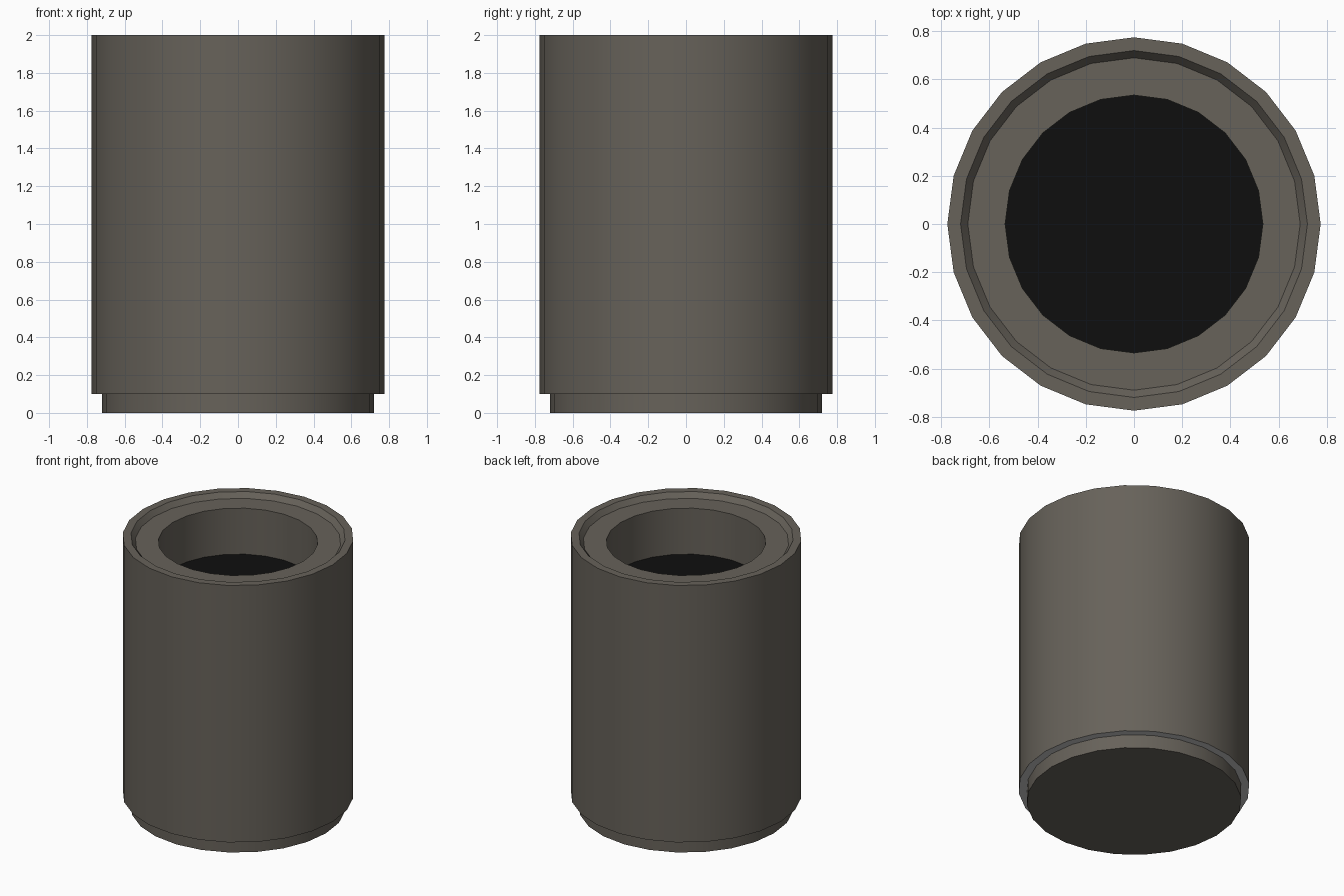
import bpy, bmesh, math

if "Cube" in bpy.data.objects:
    bpy.data.objects.remove(bpy.data.objects["Cube"])

SIDES = 24


def material(name, rgb):
    m = bpy.data.materials.new(name)
    m.diffuse_color = (*rgb, 1)
    m.use_nodes = True
    m.node_tree.nodes["Principled BSDF"].inputs["Base Color"].default_value = m.diffuse_color
    return m


BROWN = material("warm grey brown", (0.135, 0.122, 0.102))
BLACK = material("black", (0.0045, 0.0045, 0.0045))
GREY = material("light grey", (0.56, 0.56, 0.56))


def lathe(name, profile, mat):
    """Spin (radius, z) points round z; radius 0 closes the end."""
    bm = bmesh.new()
    rings = []
    for r, z in profile:
        if r == 0:
            rings.append([bm.verts.new((0, 0, z))])
        else:
            rings.append([bm.verts.new((r * math.cos(math.tau * i / SIDES),
                                        r * math.sin(math.tau * i / SIDES), z))
                          for i in range(SIDES)])
    for a, b in zip(rings, rings[1:]):
        for i in range(SIDES):
            j = (i + 1) % SIDES
            if len(a) == 1:
                bm.faces.new((a[0], b[j], b[i]))
            elif len(b) == 1:
                bm.faces.new((a[i], a[j], b[0]))
            else:
                bm.faces.new((a[i], a[j], b[j], b[i]))
    me = bpy.data.meshes.new(name)
    bm.to_mesh(me)
    bm.free()
    me.materials.append(mat)
    ob = bpy.data.objects.new(name, me)
    bpy.context.collection.objects.link(ob)
    bpy.ops.object.select_all(action='DESELECT')
    ob.select_set(True)
    bpy.context.view_layer.objects.active = ob
    bpy.ops.object.shade_smooth_by_angle(angle=math.radians(30))
    return ob


# Outer wall, rim, bevelled seat, inner ledge and bore
lathe("body", [(0.775, 0.1), (0.775, 2.0), (0.72, 2.0), (0.69, 1.963),
               (0.535, 1.963), (0.535, 1.623)], BROWN)
# Black floor of the bore
lathe("bore_floor", [(0.535, 1.623), (0, 1.623)], BLACK)
# Stepped plug at the base
lathe("base_plug", [(0, 0), (0.72, 0), (0.72, 0.1)], BROWN)
# Underside of the step
lathe("step_underside", [(0.72, 0.1), (0.775, 0.1)], GREY)
